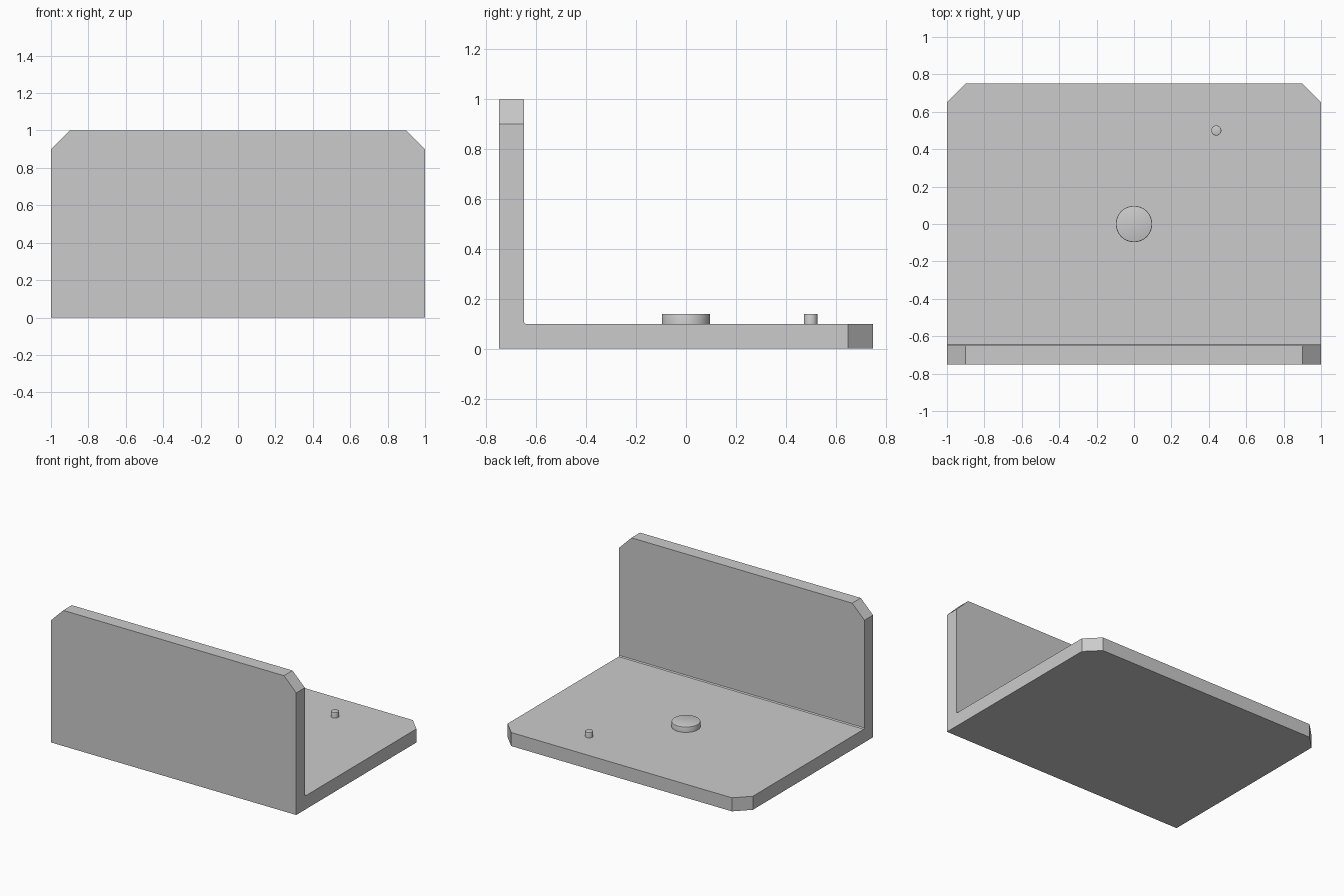
import bpy, bmesh
from mathutils import Vector

cube = bpy.data.objects.get("Cube")
if cube:
    bpy.data.objects.remove(cube, do_unlink=True)

# Single grey material
grey = bpy.data.materials.new("plain grey")
grey.use_nodes = True
colour = (0.6, 0.6, 0.6, 1)
grey.diffuse_color = colour
grey.node_tree.nodes["Principled BSDF"].inputs["Base Color"].default_value = colour


def add_object(name, bm):
    bmesh.ops.recalc_face_normals(bm, faces=bm.faces)
    mesh = bpy.data.meshes.new(name)
    bm.to_mesh(mesh)
    bm.free()
    mesh.materials.append(grey)
    obj = bpy.data.objects.new(name, mesh)
    bpy.context.collection.objects.link(obj)
    return obj


# L-shaped bracket: side profile (y, z) with a tiny inner corner bevel
front, back, wall, floor, fillet = -0.75, 0.75, -0.65, 0.1, 0.007
profile = [(front, 0), (back, 0), (back, floor), (wall + fillet, floor),
           (wall, floor + fillet), (wall, 1), (front, 1)]
bm = bmesh.new()
face = bm.faces.new([bm.verts.new((-1, y, z)) for y, z in profile])
extruded = bmesh.ops.extrude_face_region(bm, geom=[face])["geom"]
bmesh.ops.translate(bm, vec=(2, 0, 0),
                    verts=[v for v in extruded if isinstance(v, bmesh.types.BMVert)])

# Clip the two top corners of the wall and the two back corners of the floor
for side in (-1, 1):
    for point, normal in (((side, 0, 0.9), (side, 0, 1)),
                          ((side, 0.65, 0), (side, 1, 0))):
        cut = bmesh.ops.bisect_plane(
            bm, geom=bm.verts[:] + bm.edges[:] + bm.faces[:],
            plane_co=point, plane_no=Vector(normal), clear_outer=True)
        edges = [e for e in cut["geom_cut"] if isinstance(e, bmesh.types.BMEdge)]
        bmesh.ops.holes_fill(bm, edges=edges, sides=0)
add_object("bracket", bm)


# Round studs on the floor, with a softened top rim
def stud(name, x, y, radius, rim):
    top, base = 0.14, floor - 0.01
    bm = bmesh.new()
    bmesh.ops.create_cone(bm, cap_ends=True, segments=48, radius1=radius,
                          radius2=radius, depth=top - base)
    bmesh.ops.translate(bm, verts=bm.verts, vec=(x, y, (top + base) / 2))
    rim_edges = [e for e in bm.edges if all(v.co.z > top - 0.001 for v in e.verts)]
    bmesh.ops.bevel(bm, geom=rim_edges, offset=rim, segments=2,
                    profile=0.5, affect='EDGES')
    obj = add_object(name, bm)
    bpy.ops.object.select_all(action='DESELECT')
    obj.select_set(True)
    bpy.context.view_layer.objects.active = obj
    bpy.ops.object.shade_smooth_by_angle()


stud("centre_stud", 0, 0, 0.097, 0.005)
stud("locating_pin", 0.44, 0.5, 0.027, 0.003)
